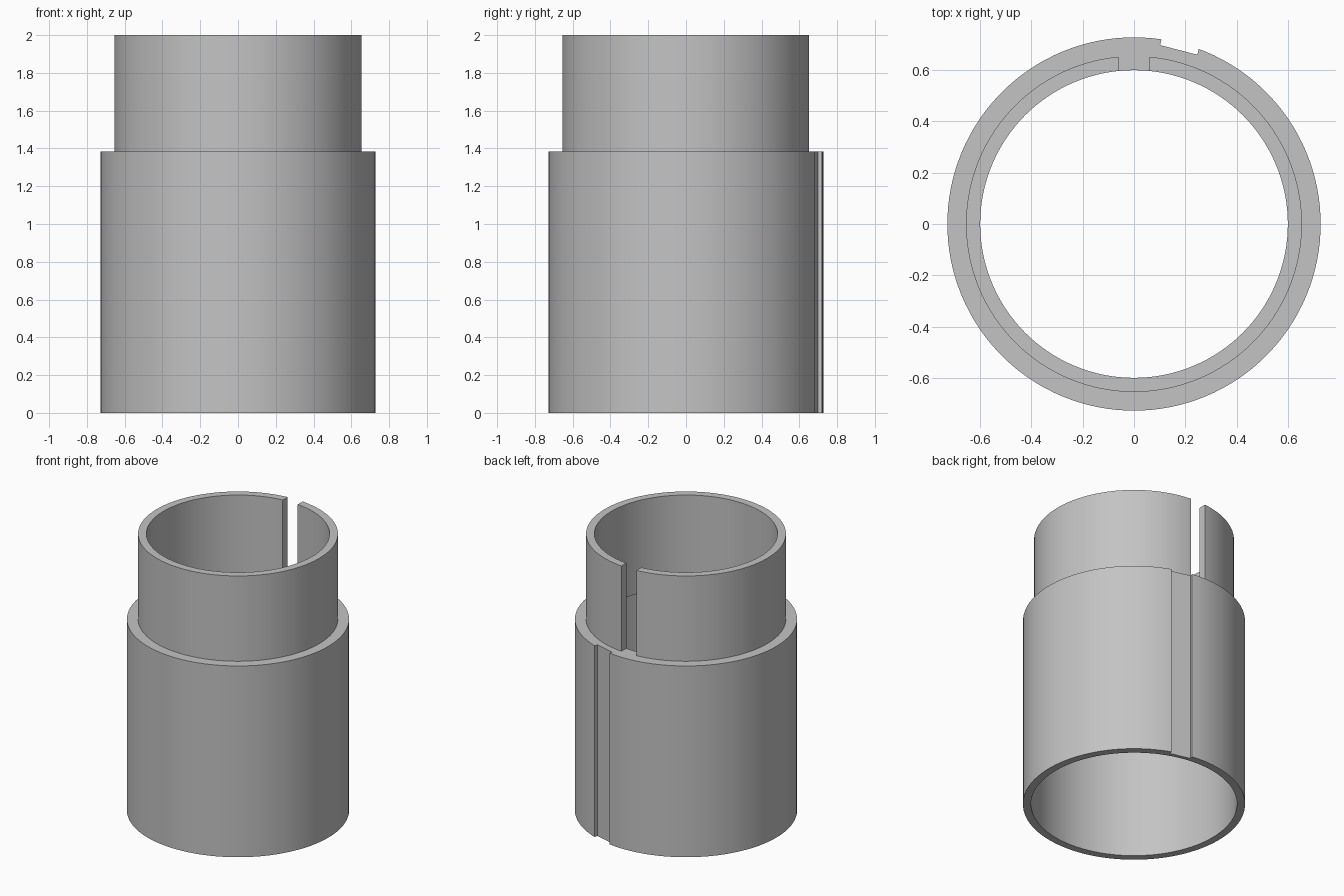
import bpy, bmesh, math

old = bpy.data.objects.get("Cube")
if old:
    bpy.data.objects.remove(old, do_unlink=True)

SEGMENTS = 128
BORE, SPIGOT, SOCKET, BODY = 0.60, 0.655, 0.675, 0.728
SHOULDER, TOP = 1.383, 2.0
STEP = SHOULDER - 0.055

grey = bpy.data.materials.new("plain grey")
grey.use_nodes = True
colour = (0.55, 0.55, 0.55, 1)
grey.diffuse_color = colour
grey.node_tree.nodes["Principled BSDF"].inputs["Base Color"].default_value = colour


def lathe(name, profile):
    """Revolve a closed (radius, height) profile around z."""
    bm = bmesh.new()
    rings = []
    for i in range(SEGMENTS):
        a = 2 * math.pi * i / SEGMENTS
        rings.append([bm.verts.new((r * math.cos(a), r * math.sin(a), z))
                      for r, z in profile])
    n = len(profile)
    for i in range(SEGMENTS):
        here, there = rings[i], rings[(i + 1) % SEGMENTS]
        for j in range(n):
            k = (j + 1) % n
            bm.faces.new((here[j], there[j], there[k], here[k]))
    bmesh.ops.recalc_face_normals(bm, faces=bm.faces)
    mesh = bpy.data.meshes.new(name)
    bm.to_mesh(mesh)
    bm.free()
    obj = bpy.data.objects.new(name, mesh)
    bpy.context.collection.objects.link(obj)
    mesh.materials.append(grey)
    return obj


def cut_box(target, width, near, far, bottom, top, turn=0.0):
    """Cut a radial box out of the back wall, turned clockwise about z."""
    mid = (near + far) / 2
    bpy.ops.mesh.primitive_cube_add(
        size=1, rotation=(0, 0, -turn),
        location=(mid * math.sin(turn), mid * math.cos(turn), (bottom + top) / 2))
    cutter = bpy.context.object
    cutter.scale = (width, far - near, top - bottom)
    cutter.hide_render = True
    cutter.data.materials.append(grey)
    mod = target.modifiers.new("cut", 'BOOLEAN')
    mod.operation = 'DIFFERENCE'
    mod.solver = 'EXACT'
    mod.object = cutter
    bpy.ops.object.select_all(action='DESELECT')
    bpy.context.view_layer.objects.active = target
    target.select_set(True)
    bpy.ops.object.modifier_apply(modifier=mod.name)
    bpy.data.objects.remove(cutter, do_unlink=True)


# Stepped sleeve: wide socket below, narrower spigot above
sleeve = lathe("stepped_sleeve", [
    (SOCKET, 0), (BODY, 0), (BODY, SHOULDER), (SPIGOT, SHOULDER),
    (SPIGOT, TOP), (BORE, TOP), (BORE, STEP), (SOCKET, STEP)])

# Slot through the spigot wall, and shallow keyway down the body
cut_box(sleeve, 0.12, 0.45, 0.69, SHOULDER, TOP + 0.1)
cut_box(sleeve, 0.15, 0.701, 0.85, -0.1, SHOULDER + 0.1, math.radians(14.4))

bpy.ops.object.shade_smooth_by_angle(angle=math.radians(20))
